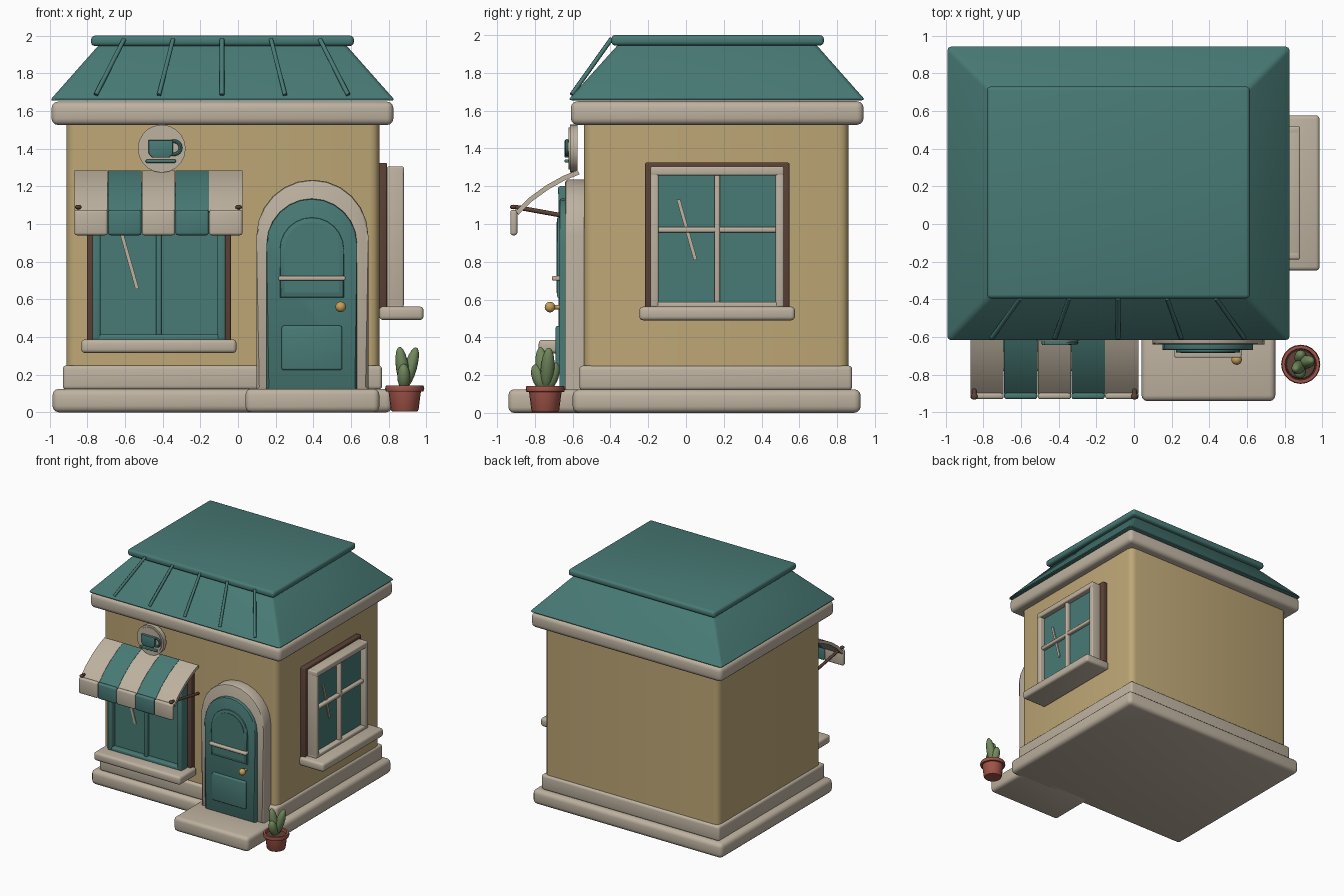
import bpy, bmesh, math
from mathutils import Matrix, Vector

if "Cube" in bpy.data.objects:
    bpy.data.objects.remove(bpy.data.objects["Cube"], do_unlink=True)


def material(name, rgb):
    m = bpy.data.materials.new(name)
    m.use_nodes = True
    lin = [((c / 255 + 0.055) / 1.055) ** 2.4 for c in rgb] + [1]
    m.diffuse_color = lin
    m.node_tree.nodes["Principled BSDF"].inputs["Base Color"].default_value = lin
    return m


TEAL = material("teal", (72, 122, 117))
CREAM = material("cream stone", (190, 178, 160))
TAN = material("tan plaster", (190, 167, 118))
BROWN = material("dark brown wood", (92, 66, 54))
BRASS = material("brass", (200, 160, 90))
CLAY = material("clay", (160, 84, 72))
GREEN = material("leaf green", (112, 136, 92))


def finish(bm, name, mat, matrix=None, angle=35):
    bmesh.ops.recalc_face_normals(bm, faces=bm.faces)
    if matrix:
        bm.transform(matrix)
    me = bpy.data.meshes.new(name)
    bm.to_mesh(me)
    bm.free()
    me.materials.append(mat)
    ob = bpy.data.objects.new(name, me)
    bpy.context.collection.objects.link(ob)
    bpy.ops.object.select_all(action="DESELECT")
    ob.select_set(True)
    bpy.context.view_layer.objects.active = ob
    bpy.ops.object.shade_smooth_by_angle(angle=math.radians(angle))
    return ob


def bevel(bm, edges, width, segments=3):
    bmesh.ops.bevel(bm, geom=list(edges), offset=width, segments=segments,
                    profile=0.5, affect="EDGES", clamp_overlap=True)


def box(name, mat, x, y, z, r=0.01, matrix=None, taper=None, upright_only=False):
    """Rounded box from (min, max) pairs; taper gives the x and y ranges of the top."""
    bm = bmesh.new()
    bmesh.ops.create_cube(bm, size=1)
    for v in bm.verts:
        tx, ty = taper if taper and v.co.z > 0 else (x, y)
        v.co = (tx[v.co.x > 0], ty[v.co.y > 0], z[v.co.z > 0])
    edges = [e for e in bm.edges
             if not upright_only or abs(e.verts[0].co.z - e.verts[1].co.z) > 0.1]
    if r:
        bevel(bm, edges, r)
    return finish(bm, name, mat, matrix)


def prism(name, mat, outline, a, b, axis="y", r=0.0, matrix=None):
    """Extrude an outline along y (outline in x, z) or along x (outline in y, z)."""
    bm = bmesh.new()
    place = (lambda p, t: (p[0], t, p[1])) if axis == "y" else (lambda p, t: (t, p[0], p[1]))
    rings = [[bm.verts.new(place(p, t)) for p in outline] for t in (a, b)]
    caps = [bm.faces.new(ring) for ring in rings]
    for i in range(len(outline)):
        j = (i + 1) % len(outline)
        bm.faces.new((rings[0][i], rings[0][j], rings[1][j], rings[1][i]))
    if r:
        bevel(bm, {e for f in caps for e in f.edges}, r, 2)
    return finish(bm, name, mat, matrix)


def rod(name, mat, p, q, radius, sides=8):
    p, q = Vector(p), Vector(q)
    bm = bmesh.new()
    bmesh.ops.create_cone(bm, cap_ends=True, segments=sides, radius1=radius,
                          radius2=radius, depth=(q - p).length)
    turn = (q - p).to_track_quat("Z", "Y").to_matrix().to_4x4()
    return finish(bm, name, mat, Matrix.Translation((p + q) / 2) @ turn, 50)


def ball(name, mat, centre, size, turn=Matrix()):
    bm = bmesh.new()
    bmesh.ops.create_uvsphere(bm, u_segments=16, v_segments=10, radius=1)
    return finish(bm, name, mat,
                  Matrix.Translation(centre) @ turn @ Matrix.Diagonal((*size, 1)), 60)


def lathe(name, mat, profile, centre, sides=20):
    bm = bmesh.new()
    vs = [bm.verts.new((r, 0, z)) for r, z in profile]
    es = [bm.edges.new(pair) for pair in zip(vs, vs[1:])]
    bmesh.ops.spin(bm, geom=vs + es, axis=(0, 0, 1), cent=(0, 0, 0),
                   angle=math.tau, steps=sides, use_duplicate=False)
    bmesh.ops.remove_doubles(bm, verts=bm.verts, dist=0.0005)
    return finish(bm, name, mat, Matrix.Translation(centre))


def arch(cx, half, bottom, top, steps=12):
    spring = top - half
    return [(cx - half, bottom), (cx + half, bottom)] + [
        (cx + half * math.cos(math.pi * i / steps), spring + half * math.sin(math.pi * i / steps))
        for i in range(steps + 1)]


# Building shell
box("base_slab", CREAM, (-0.985, 0.82), (-0.6, 0.925), (0, 0.125), 0.035)
box("plinth", CREAM, (-0.93, 0.765), (-0.565, 0.88), (0.12, 0.25), 0.02)
box("walls", TAN, (-0.91, 0.75), (-0.54, 0.86), (0.2, 1.6), 0.05, upright_only=True)
box("cornice", CREAM, (-0.99, 0.825), (-0.61, 0.94), (1.525, 1.65), 0.035)
box("roof_slope", TEAL, (-1.0, 0.835), (-0.625, 0.95), (1.655, 1.96), 0.02,
    taper=((-0.73, 0.565), (-0.35, 0.68)))
box("roof_cap", TEAL, (-0.78, 0.615), (-0.395, 0.73), (1.945, 2.0), 0.02)
for i in range(5):
    k = i - 2
    rod("roof_rib", TEAL, (-0.085 + 0.335 * k, -0.605, 1.685),
        (-0.085 + 0.26 * k, -0.395, 1.98), 0.012)

# Doorway
box("front_step", CREAM, (0.04, 0.75), (-0.94, -0.5), (0, 0.125), 0.03)
prism("door_surround", CREAM, arch(0.395, 0.297, 0.12, 1.235), -0.64, -0.5, r=0.015)
prism("door_leaf", TEAL, arch(0.392, 0.24, 0.12, 1.135), -0.67, -0.6, r=0.012)
prism("door_light_trim", TEAL, arch(0.392, 0.17, 0.61, 1.035), -0.682, -0.65, r=0.006)
prism("door_light", TEAL, arch(0.392, 0.145, 0.635, 1.01), -0.686, -0.66)
box("door_panel", TEAL, (0.232, 0.552), (-0.69, -0.65), (0.225, 0.46), 0.01)
box("door_bar", CREAM, (0.215, 0.57), (-0.71, -0.66), (0.7, 0.725), 0.008)
rod("knob_stem", BRASS, (0.545, -0.66, 0.56), (0.545, -0.72, 0.56), 0.012)
ball("door_knob", BRASS, (0.545, -0.72, 0.56), (0.028, 0.028, 0.028))


def window(label, mat, matrix, z0, z1, cross_z, glint):
    """Boxed window facing -y in its own frame, wall at y = 0."""
    def part(name, m, x, y, z, r=0.01):
        box(label + name, m, x, y, z, r, matrix)
    part("_window_backing", BROWN, (-0.383, 0.383), (-0.042, 0.02), (z0 - 0.045, z1 + 0.02))
    part("_window_glass", TEAL, (-0.33, 0.33), (-0.085, -0.03), (z0, z1 - 0.02), 0)
    for s in (-1, 1):
        part("_window_post", mat, sorted((s * 0.31, s * 0.353)), (-0.13, -0.04), (z0, z1))
    part("_window_head", mat, (-0.353, 0.353), (-0.132, -0.04), (z1 - 0.048, z1))
    part("_window_foot", mat, (-0.353, 0.353), (-0.128, -0.04), (z0 - 0.01, z0 + 0.028))
    part("_window_mullion", mat, (-0.015, 0.015), (-0.118, -0.06), (z0, z1 - 0.02))
    if cross_z:
        part("_window_crossbar", mat, (-0.33, 0.33), (-0.115, -0.06), (cross_z - 0.015, cross_z + 0.015))
    part("_window_sill", CREAM, (-0.412, 0.412), (-0.235, 0), (z0 - 0.07, z0 + 0.002), 0.02)
    (xa, za), (xb, zb) = glint
    prism(label + "_window_glint", CREAM,
          [(xa - 0.01, za), (xb - 0.01, zb), (xb + 0.01, zb), (xa + 0.01, za)],
          -0.093, -0.085, matrix=matrix)


window("front", TEAL, Matrix.Translation((-0.42, -0.545, 0)), 0.385, 1.2, None,
       ((-0.205, 0.975), (-0.115, 0.655)))
window("side", CREAM, Matrix.Translation((0.75, 0.165, 0)) @ Matrix.Rotation(math.pi / 2, 4, "Z"),
       0.56, 1.305, 0.97, ((-0.205, 1.13), (-0.115, 0.81)))

# Striped awning: curved sheet with a hanging valance
curve = [(-0.575, 1.285), (-0.65, 1.255), (-0.74, 1.205), (-0.83, 1.14), (-0.9, 1.07)]
sheet = curve + [(y + 0.012, z - 0.022) for y, z in reversed(curve)]
for i in range(5):
    a = -0.87 + 0.179 * i
    mat = TEAL if i % 2 else CREAM
    prism("awning_stripe", mat, sheet, a + 0.001, a + 0.178, axis="x")
    box("awning_valance", mat, (a + 0.001, a + 0.178), (-0.93, -0.893), (0.94, 1.075), 0.014)
for x in (-0.848, 0.003):
    rod("awning_brace", BROWN, (x, -0.905, 1.09), (x, -0.545, 1.025), 0.012)
    ball("brace_end", BROWN, (x, -0.915, 1.09), (0.018, 0.018, 0.012))

# Round sign with a cup in relief
rod("sign_disc", CREAM, (-0.405, -0.575, 1.4), (-0.405, -0.615, 1.4), 0.127, 20)
rod("sign_face", CREAM, (-0.405, -0.6, 1.4), (-0.405, -0.622, 1.4), 0.112, 20)
prism("cup_body", TEAL, [(-0.455, 1.352), (-0.365, 1.352), (-0.345, 1.375), (-0.345, 1.445),
                         (-0.475, 1.445), (-0.475, 1.375)], -0.643, -0.61, r=0.006)
box("cup_saucer", TEAL, (-0.49, -0.33), (-0.643, -0.61), (1.325, 1.342), 0.006)
bpy.ops.mesh.primitive_torus_add(major_radius=0.035, minor_radius=0.01, major_segments=16,
                                 minor_segments=8, location=(-0.34, -0.63, 1.405),
                                 rotation=(math.pi / 2, 0, 0))
handle = bpy.context.object
handle.name = "cup_handle"
handle.data.materials.append(TEAL)
bpy.ops.object.shade_smooth_by_angle()

# Potted plant
pot = Vector((0.885, -0.745, 0))
lathe("plant_pot", CLAY, [(0, 0.005), (0.068, 0.005), (0.074, 0.015), (0.086, 0.11), (0.1, 0.112),
                          (0.104, 0.125), (0.1, 0.142), (0.084, 0.142), (0.08, 0.12), (0, 0.12)], pot)
lathe("pot_soil", BROWN, [(0.082, 0.115), (0.075, 0.126), (0, 0.13)], pot)
for dx, dy, h, ax, ay in ((-0.012, -0.015, 0.115, 6, -8), (0.03, 0.012, 0.115, -4, 16),
                          (0.0, 0.035, 0.075, -18, 0), (-0.005, -0.035, 0.07, 18, 0)):
    turn = Matrix.Rotation(math.radians(ay), 4, "Y") @ Matrix.Rotation(math.radians(ax), 4, "X")
    ball("plant_leaf", GREEN, pot + Vector((dx, dy, 0.12 + h)), (0.034, 0.036, h), turn)
